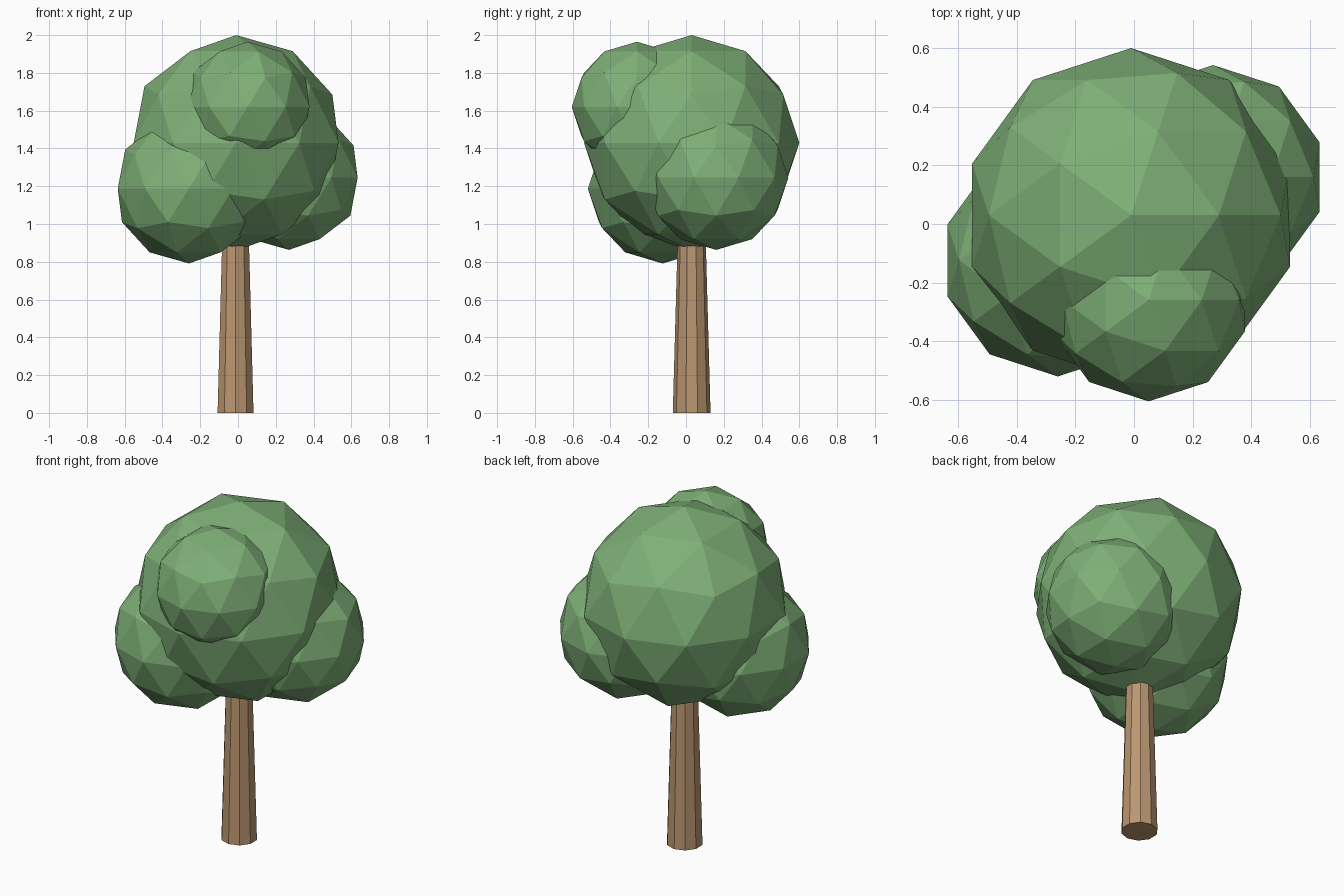
import bpy

# Remove the default cube
cube = bpy.data.objects.get("Cube")
if cube:
    bpy.data.objects.remove(cube, do_unlink=True)


def make_material(name, rgb):
    mat = bpy.data.materials.new(name)
    mat.use_nodes = True
    color = (*rgb, 1.0)
    mat.diffuse_color = color
    mat.node_tree.nodes["Principled BSDF"].inputs["Base Color"].default_value = color
    return mat


leaf_green = make_material("leaf green", (0.21, 0.43, 0.185))
bark_brown = make_material("bark brown", (0.50, 0.31, 0.165))


def finish(name, mat):
    obj = bpy.context.object
    obj.name = name
    obj.data.name = name
    obj.data.materials.append(mat)
    bpy.ops.object.shade_flat()


# Tapered ten-sided trunk, its top tucked inside the crown
trunk_height = 1.0
bpy.ops.mesh.primitive_cone_add(vertices=10, radius1=0.1, radius2=0.072,
                                depth=trunk_height,
                                location=(-0.013, 0.03, trunk_height / 2))
finish("trunk", bark_brown)

# Overlapping faceted foliage balls: name, centre, radius
foliage = [
    ("main_crown", (-0.01, 0.03, 1.43), 0.57),
    ("front_foliage", (0.05, -0.26, 1.62), 0.345),
    ("right_foliage", (-0.26, -0.124, 1.187), 0.396),
    ("left_foliage", (0.27, 0.16, 1.245), 0.382),
]
for name, centre, radius in foliage:
    bpy.ops.mesh.primitive_ico_sphere_add(subdivisions=2, radius=radius, location=centre)
    finish(name, leaf_green)
